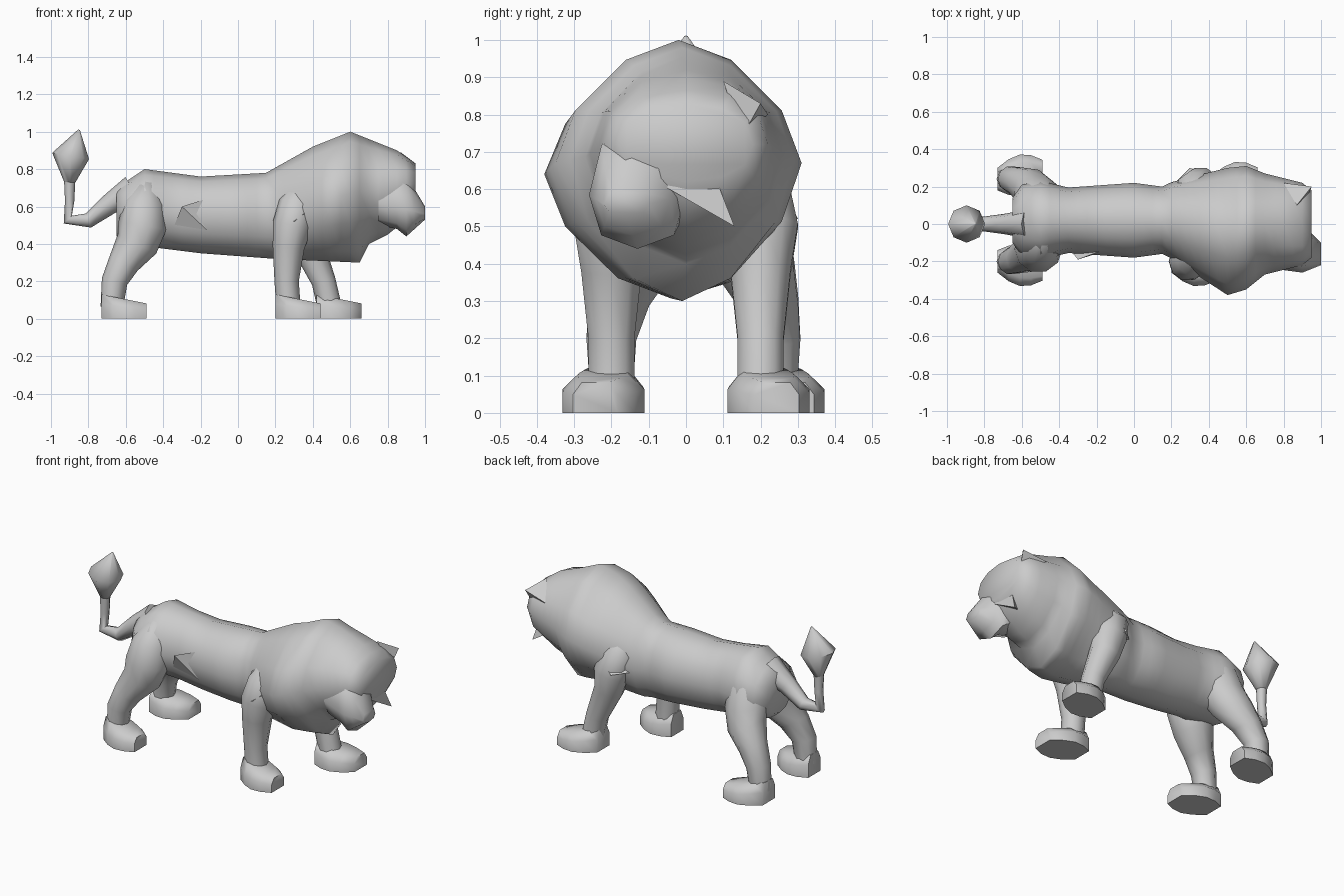
import bpy, bmesh, math
from mathutils import Vector

cube = bpy.data.objects.get("Cube")
if cube:
    bpy.data.objects.remove(cube, do_unlink=True)

shade = .6
grey = bpy.data.materials.new("plain_grey")
grey.use_nodes = True
grey.diffuse_color = (shade, shade, shade, 1)
principled = grey.node_tree.nodes["Principled BSDF"]
principled.inputs["Base Color"].default_value = grey.diffuse_color


def finish(name, bm, sharp_angle):
    bmesh.ops.recalc_face_normals(bm, faces=bm.faces)
    mesh = bpy.data.meshes.new(name)
    bm.to_mesh(mesh)
    bm.free()
    mesh.materials.append(grey)
    part = bpy.data.objects.new(name, mesh)
    bpy.context.collection.objects.link(part)
    bpy.ops.object.select_all(action='DESELECT')
    part.select_set(True)
    bpy.context.view_layer.objects.active = part
    bpy.ops.object.shade_smooth_by_angle(angle=math.radians(sharp_angle))


def loft(name, rings):
    """Skin a list of equal-sized point rings and cap both ends."""
    bm = bmesh.new()
    loops = [[bm.verts.new(point) for point in ring] for ring in rings]
    for near, far in zip(loops, loops[1:]):
        for i in range(len(near)):
            bm.faces.new((near[i - 1], near[i], far[i], far[i - 1]))
    bm.faces.new(loops[0])
    bm.faces.new(loops[-1])
    finish(name, bm, 65)


def circle(sides):
    """Cosine and sine pairs around a unit circle."""
    angles = [math.tau * i / sides for i in range(sides)]
    return [(math.cos(angle), math.sin(angle)) for angle in angles]


def bend(value, power):
    return math.copysign(abs(value) ** power, value)


def line(*points):
    """Function that follows straight segments through the given points."""
    def value(at):
        if at <= points[0][0]:
            return points[0][1]
        for (start, low), (end, high) in zip(points, points[1:]):
            if at <= end:
                return low + (high - low) * (at - start) / (end - start)
        return points[-1][1]
    return value


def slices(name, stations, middle, half_width, widest, top, bottom, pinch, sides):
    """Loft of upright slices whose measures are functions of the station x."""
    rings = []
    for x in stations:
        ring = []
        for across, up in circle(sides):
            reach = top(x) - widest(x) if up > 0 else widest(x) - bottom(x)
            ring.append((x, middle(x) + half_width(x) * bend(across, pinch(x)),
                         widest(x) + reach * bend(up, pinch(x))))
        rings.append(ring)
    loft(name, rings)


def limb(name, path, sides):
    """Round loft along a path of (x, y, z, radius)."""
    points = [Vector(entry[:3]) for entry in path]
    across = Vector((0, 1, 0))
    rings = []
    for i, point in enumerate(points):
        before, after = points[max(i - 1, 0)], points[min(i + 1, len(points) - 1)]
        outward = (after - before).cross(across).normalized()
        radius = path[i][3]
        rings.append([point + (outward * c + across * s) * radius for c, s in circle(sides)])
    loft(name, rings)


def paw(name, heel, centre, side):
    """Flat-soled paw that widens and splays outward toward the toes."""
    length = .24
    rings = []
    for step in range(5):
        along = length * step / 4
        y = centre + side * along * .18
        w = .06 + .05 * math.sin(math.pi * step / 4)
        h = .13 - along / 5
        outline = [(-w, 0), (w, 0), (w, h * .6), (w * .6, h), (-w * .6, h), (-w, h * .6)]
        rings.append([(heel + along, y + across, up) for across, up in outline])
    loft(name, rings)


def tuft(name, points, side=1):
    """Small angular wedge of fur, mirrored by the side sign."""
    bm = bmesh.new()
    verts = [bm.verts.new((x, y * side, z)) for x, y, z in points]
    bmesh.ops.convex_hull(bm, input=verts)
    finish(name, bm, 20)


# Trunk rising into the mane, which is peaked along the crest
slices("body_and_mane", [step / 20 for step in range(-13, 20)],
       middle=line((.2, .02), (.5, -.04), (.7, 0), (.9, 0)),
       half_width=line((-.65, .12), (-.6, .19), (-.5, .21), (-.35, .175), (0, .2), (.15, .18),
                       (.3, .25), (.5, .34), (.6, .33), (.7, .27), (.9, .22), (.95, .18)),
       widest=line((-.6, .57), (.2, .55), (.6, .67), (.9, .72)),
       top=line((-.65, .7), (-.5, .8), (-.2, .76), (.15, .78), (.4, .92), (.6, 1), (.85, .9), (.95, .83)),
       bottom=line((-.65, .44), (-.6, .4), (-.2, .35), (.2, .32), (.65, .3), (.7, .4), (.8, .45), (.9, .53), (.95, .62)),
       pinch=line((.2, 1), (.5, 1.25), (.7, 1.2), (.9, .9)),
       sides=12)

# Muzzle, turned toward the right side and sloping down from the brow
slices("muzzle", (.75, .85, .9, .94, 1),
       middle=line((.75, -.09), (.9, -.13), (1, -.16)),
       half_width=line((.75, .15), (.9, .13), (1, .06)),
       widest=line((.75, .62), (1, .56)),
       top=line((.75, .82), (.9, .76), (.94, .7), (1, .6)),
       bottom=line((.75, .5), (.85, .48), (.9, .44), (1, .53)),
       pinch=line((.75, .9), (1, .8)),
       sides=8)

# Legs, paws and fur on both sides
for label, side in (("left", 1), ("right", -1)):
    hind = .02 + side * .22
    limb(label + "_hind_leg", [
        (-.48, side * .08, .73, .04),
        (-.5, side * .11, .62, .11),
        (-.51, side * .13, .5, .13),
        (-.54, hind - side * .06, .4, .115),
        (-.61, hind - side * .02, .3, .085),
        (-.66, hind, .2, .07),
        (-.675, hind, .06, .06)], 10)
    paw(label + "_hind_paw", -.73, hind, side)

    # The left front leg steps forward
    stride = .22 if side > 0 else 0
    front = side * .2
    limb(label + "_front_leg", [
        (.34, side * .12, .74, .04),
        (.32, side * .18, .62, .1),
        (.29 + stride * .3, front, .5, .105),
        (.27 + stride * .5, front, .38, .085),
        (.26 + stride * .9, front, .2, .065),
        (.27 + stride, front, .06, .065)], 10)
    paw(label + "_front_paw", .2 + stride, front, side)

    tuft(label + "_flank_fur", [(-.34, .14, .5), (-.14, .13, .65), (-.14, .14, .45), (-.3, .19, .6)], side)
    tuft(label + "_shoulder_fur", [(.2, .2, .53), (.4, .26, .6), (.3, .3, .52), (.36, .2, .48)], side)

tuft("brow_fur", [(.8, .22, .8), (.95, .2, .83), (.87, .1, .89), (.93, .15, .74)])
tuft("cheek_fur", [(.94, -.08, .62), (.92, .06, .68), (.95, .13, .5), (.85, .05, .55)])

# Tail with a pointed tuft
limb("tail", [
    (-.56, 0, .69, .08),
    (-.69, 0, .61, .055),
    (-.8, 0, .525, .04),
    (-.91, 0, .53, .03),
    (-.9, 0, .63, .025),
    (-.9, 0, .74, .03)], 8)
limb("tail_tuft", [(-.9, 0, .72, .025), (-.895, 0, .87, .1), (-.85, 0, 1.01, .005)], 8)
